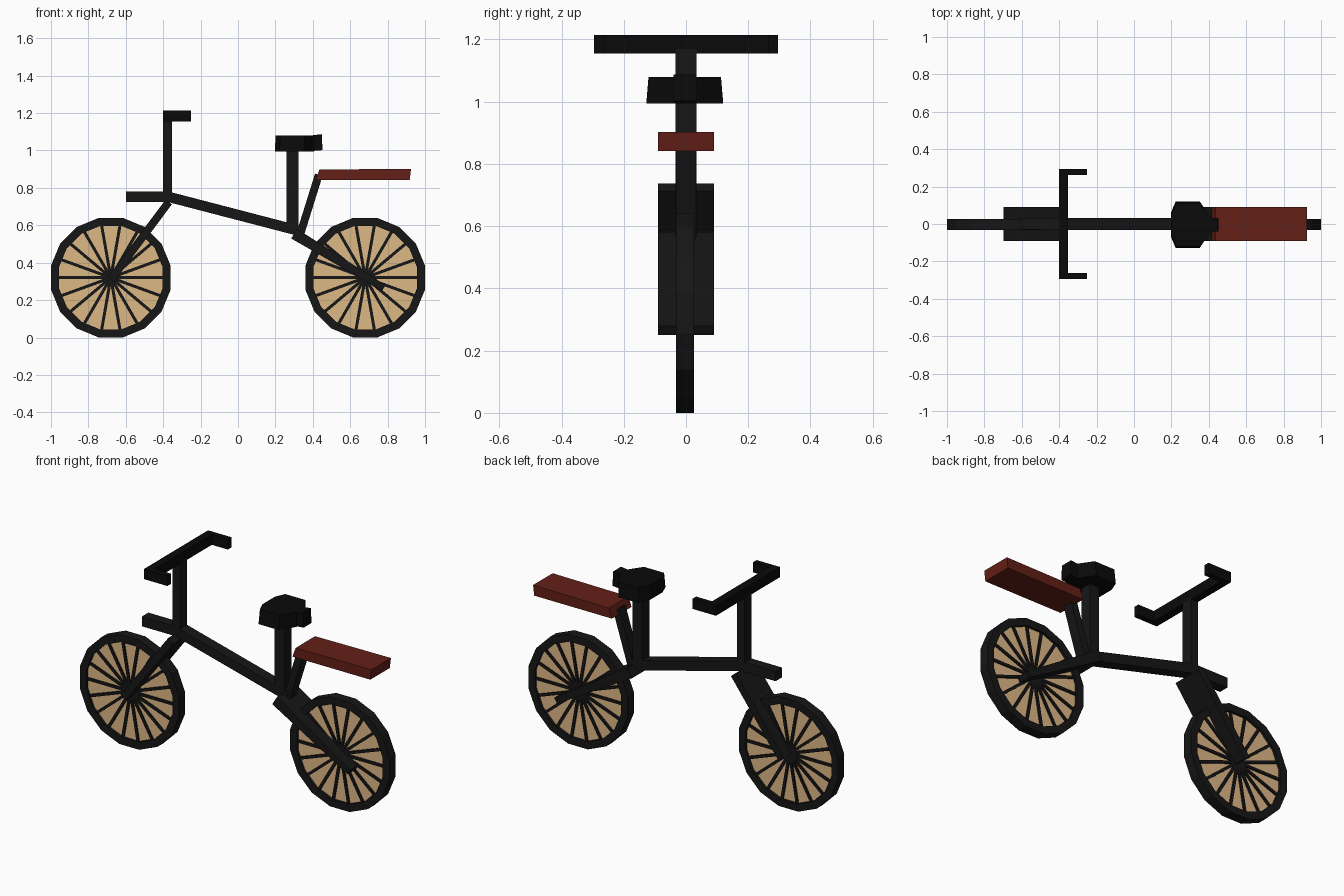
import bpy, bmesh, math
from mathutils import Vector

if "Cube" in bpy.data.objects:
    bpy.data.objects.remove(bpy.data.objects["Cube"])


def material(name, rgb):
    m = bpy.data.materials.new(name)
    m.diffuse_color = (*rgb, 1)
    m.use_nodes = True
    m.node_tree.nodes["Principled BSDF"].inputs["Base Color"].default_value = m.diffuse_color
    return m


BLACK = material("frame_black", (0.008, 0.008, 0.008))
DARK = material("grip_black", (0.003, 0.003, 0.003))
TAN = material("wheel_tan", (0.73, 0.48, 0.24))
RED = material("rack_red", (0.125, 0.014, 0.008))


def finish(name, bm, mat):
    bmesh.ops.recalc_face_normals(bm, faces=bm.faces[:])
    me = bpy.data.meshes.new(name)
    bm.to_mesh(me)
    bm.free()
    me.materials.append(mat)
    ob = bpy.data.objects.new(name, me)
    bpy.context.collection.objects.link(ob)
    return ob


def prism(bm, low, high):
    """Closed solid between two matching rings of points."""
    a = [bm.verts.new(p) for p in low]
    b = [bm.verts.new(p) for p in high]
    n = len(a)
    bm.faces.new(a[::-1])
    bm.faces.new(b)
    for i in range(n):
        bm.faces.new((a[i], a[(i + 1) % n], b[(i + 1) % n], b[i]))


def side_prism(bm, pts, y0, y1):
    """Extrude an (x, z) outline along y."""
    prism(bm, [(x, y0, z) for x, z in pts], [(x, y1, z) for x, z in pts])


def rect(x0, x1, z0, z1):
    return [(x0, z0), (x1, z0), (x1, z1), (x0, z1)]


def bar(name, p, q, t0, t1, half_y, mat=BLACK):
    """Slanted bar between two (x, z) points, thickness t0 to t1."""
    p, q = Vector(p), Vector(q)
    d = (q - p).normalized()
    n = Vector((-d.y, d.x))
    bm = bmesh.new()
    side_prism(bm, [p - n * t0 / 2, q - n * t1 / 2, q + n * t1 / 2, p + n * t0 / 2],
               -half_y, half_y)
    return finish(name, bm, mat)


def block(name, x0, x1, y0, y1, z0, z1, mat=BLACK):
    bm = bmesh.new()
    side_prism(bm, rect(x0, x1, z0, z1), y0, y1)
    return finish(name, bm, mat)


def ring(cx, cz, r, n=16):
    return [(cx + r * math.cos((i + .5) * math.tau / n),
             cz + r * math.sin((i + .5) * math.tau / n)) for i in range(n)]


def wheel(name, cx, cz=0.32, yc=-0.003):
    # Rim
    outer, inner = ring(cx, cz, 0.3263), ring(cx, cz, 0.283)
    bm = bmesh.new()
    loops = [[bm.verts.new((x, yc + y, z)) for x, z in pts]
             for pts, y in ((outer, -.029), (outer, .029), (inner, .029), (inner, -.029))]
    for k in range(4):
        a, b = loops[k], loops[(k + 1) % 4]
        for i in range(16):
            j = (i + 1) % 16
            bm.faces.new((a[i], a[j], b[j], b[i]))
    finish(name + "_rim", bm, BLACK)
    # Disc
    bm = bmesh.new()
    side_prism(bm, ring(cx, cz, 0.285), yc - .014, yc + .014)
    finish(name + "_disc", bm, TAN)
    # Spokes
    bm = bmesh.new()
    for i in range(18):
        d = Vector((math.cos(i * math.tau / 18), math.sin(i * math.tau / 18)))
        n = Vector((-d.y, d.x)) * 0.008
        c = Vector((cx, cz))
        e = c + d * 0.282
        side_prism(bm, [c - n, e - n, e + n, c + n], yc - .022, yc + .022)
    finish(name + "_spokes", bm, BLACK)


wheel("front_wheel", -0.68)
wheel("rear_wheel", 0.68)

# Frame
bar("main_tube", (-0.39, 0.757), (0.34, 0.567), 0.055, 0.055, 0.033)
bar("front_fork", (-0.37, 0.725), (-0.68, 0.31), 0.042, 0.042, 0.09)
bar("rear_fork", (0.30, 0.555), (0.78, 0.265), 0.06, 0.035, 0.09)
block("front_bar", -0.60, -0.36, -0.03, 0.03, 0.725, 0.782)
block("steering_stem", -0.40, -0.353, -0.033, 0.033, 0.73, 1.17)
block("seat_post", 0.26, 0.323, -0.033, 0.033, 0.56, 1.0)

# Handlebar with grips
block("handlebar", -0.40, -0.353, -0.295, 0.295, 1.155, 1.215, DARK)
for side, y in (("left", -0.295), ("right", 0.263)):
    block(side + "_grip", -0.36, -0.25, y, y + 0.032, 1.155, 1.215, DARK)

# Seat with narrow rear tab
half = [(0.197, 0.06), (0.222, 0.12), (0.352, 0.12), (0.405, 0.04)]
outline = half + [(x, -y) for x, y in half[::-1]]
bm = bmesh.new()
prism(bm, [(x, y * 1.03 - .004, 0.995) for x, y in outline],
      [(x + .004, y * 0.97 - .004, 1.08) for x, y in outline])
finish("seat", bm, DARK)
bm = bmesh.new()
side_prism(bm, [(0.37, 0.995), (0.452, 1.002), (0.448, 1.087), (0.37, 1.078)], -0.04, 0.033)
finish("seat_tab", bm, DARK)

# Luggage rack and its strut
bar("rack_strut", (0.335, 0.56), (0.432, 0.87), 0.042, 0.042, 0.03)
bm = bmesh.new()
side_prism(bm, [(0.415, 0.842), (0.918, 0.842), (0.925, 0.902), (0.435, 0.898)], -0.09, 0.09)
finish("luggage_rack", bm, RED)
